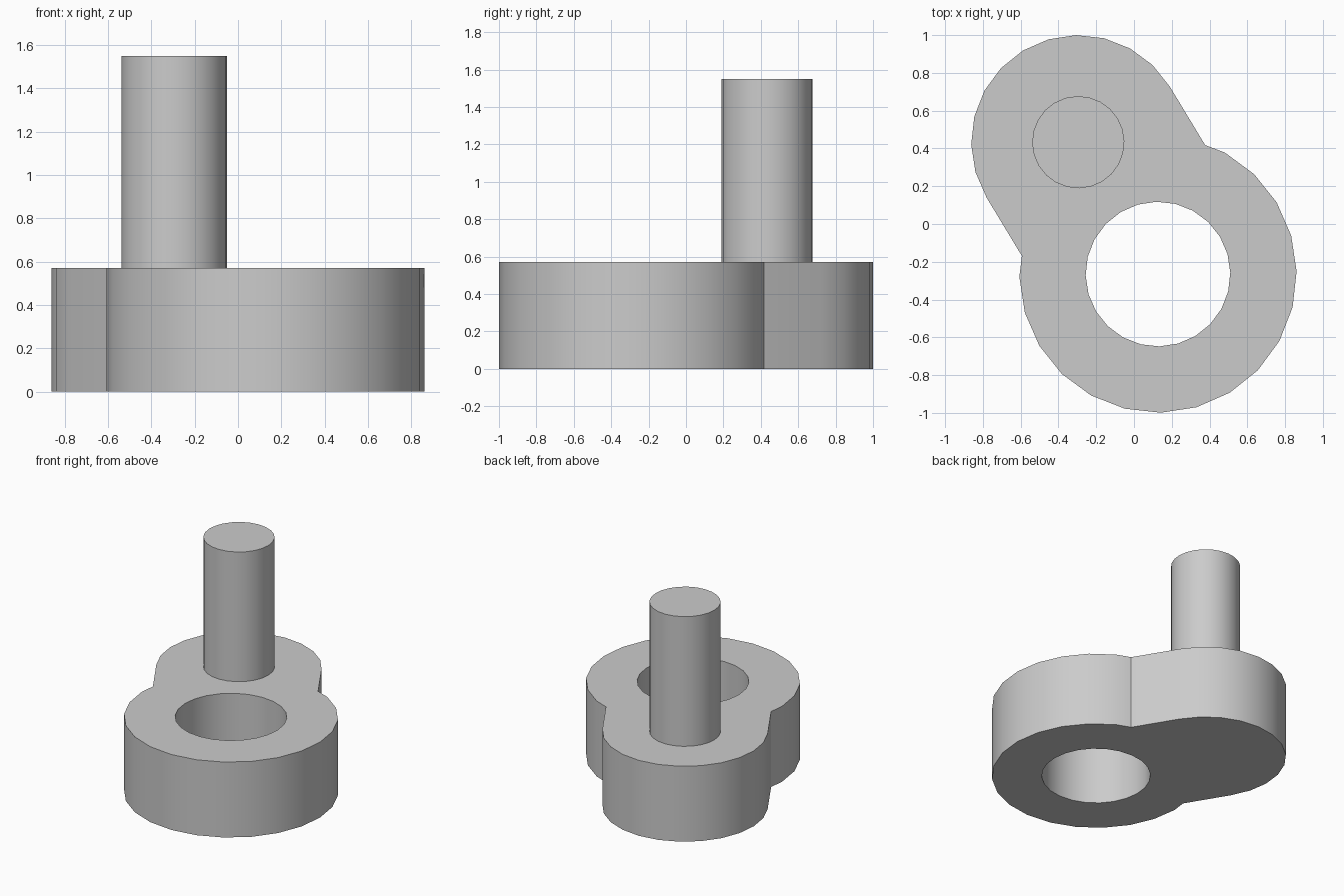
import bpy, bmesh
from math import sin, cos, atan2, radians
from mathutils import Vector

cube = bpy.data.objects.get("Cube")
if cube:
    bpy.data.objects.remove(cube, do_unlink=True)

HUB = Vector((0.127, -0.265, 0))     # centre of the bored end
PIN = Vector((-0.295, 0.433, 0))     # centre of the pin end
HUB_R, BORE_R, END_R, PIN_R = 0.734, 0.383, 0.567, 0.244
PLATE_H, TOTAL_H = 0.57, 1.55
AXIS = atan2(HUB.y - PIN.y, HUB.x - PIN.x)

grey = bpy.data.materials.new("light_grey")
grey.use_nodes = True
colour = (0.6, 0.6, 0.6, 1)
grey.diffuse_color = colour
bsdf = next(n for n in grey.node_tree.nodes if n.type == 'BSDF_PRINCIPLED')
bsdf.inputs["Base Color"].default_value = colour


def arc(centre, radius, start, stop):
    """Points every 15 degrees, measured from the arm's long axis."""
    return [centre + radius * Vector((cos(AXIS + radians(a)), sin(AXIS + radians(a)), 0))
            for a in range(start, stop + 1, 15)]


def extruded(name, loops, z0, z1):
    """Fill closed loops (outline plus holes) and extrude them upwards."""
    bm = bmesh.new()
    edges = []
    for loop in loops:
        vs = [bm.verts.new((p.x, p.y, z0)) for p in loop]
        edges += [bm.edges.new((a, b)) for a, b in zip(vs, vs[1:] + vs[:1])]
    bmesh.ops.triangle_fill(bm, edges=edges, use_beauty=True)
    result = bmesh.ops.extrude_face_region(bm, geom=bm.faces[:], use_keep_orig=True)
    top = [g for g in result["geom"] if isinstance(g, bmesh.types.BMVert)]
    bmesh.ops.translate(bm, vec=(0, 0, z1 - z0), verts=top)
    bmesh.ops.recalc_face_normals(bm, faces=bm.faces[:])
    mesh = bpy.data.meshes.new(name)
    bm.to_mesh(mesh)
    bm.free()
    mesh.materials.append(grey)
    obj = bpy.data.objects.new(name, mesh)
    bpy.context.collection.objects.link(obj)
    bpy.ops.object.select_all(action='DESELECT')
    obj.select_set(True)
    bpy.context.view_layer.objects.active = obj
    bpy.ops.object.shade_smooth_by_angle(angle=radians(30))
    return obj


# Crank arm: round hub meeting a narrower straight-sided arm with a round end
along = Vector((cos(AXIS), sin(AXIS), 0))
across = Vector((-along.y, along.x, 0))
notches = [HUB - 0.455 * along + side * END_R * across for side in (1, -1)]
outline = (arc(HUB, HUB_R, -120, 120) + [notches[0]]
           + arc(PIN, END_R, 90, 270) + [notches[1]])
extruded("crank_arm", [outline, arc(HUB, BORE_R, 0, 345)], 0, PLATE_H)

# Crank pin standing on the narrow end
extruded("crank_pin", [arc(PIN, PIN_R, 0, 345)], PLATE_H, TOTAL_H)
